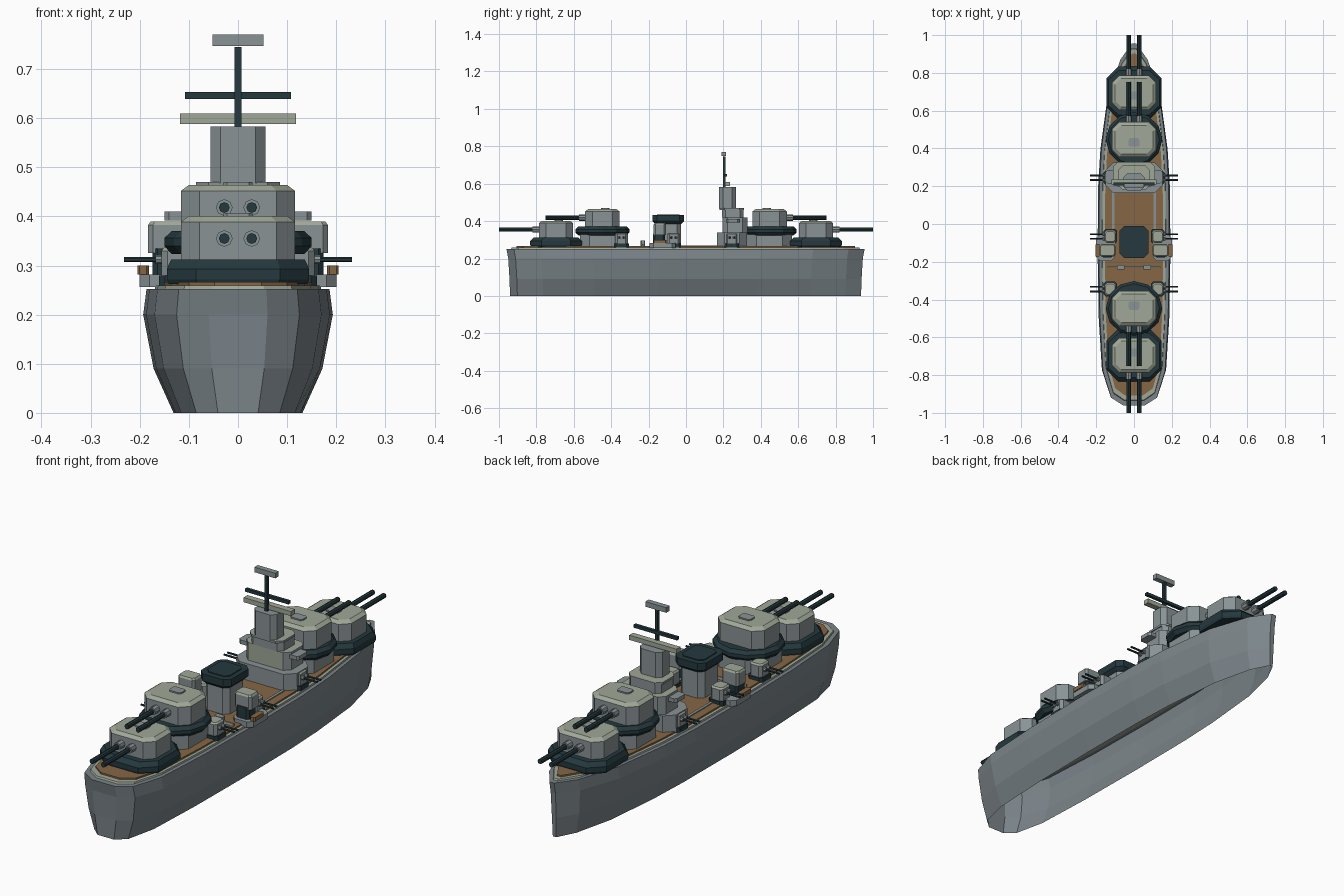
import bpy, bmesh, math
from mathutils import Vector

if "Cube" in bpy.data.objects:
    bpy.data.objects.remove(bpy.data.objects["Cube"], do_unlink=True)


def material(name, rgb):
    m = bpy.data.materials.new(name)
    m.use_nodes = True
    m.diffuse_color = (*rgb, 1)
    bsdf = m.node_tree.nodes["Principled BSDF"]
    bsdf.inputs["Base Color"].default_value = (*rgb, 1)
    bsdf.inputs["Roughness"].default_value = 0.8
    return m


HULL = material("hull grey", (0.20, 0.235, 0.255))
GREY = material("ship grey", (0.25, 0.29, 0.30))
ROOF = material("pale green grey", (0.35, 0.39, 0.31))
DARK = material("dark teal", (0.018, 0.04, 0.048))
WOOD = material("deck wood", (0.24, 0.135, 0.06))


def finish(name, bm, mats, rule=None):
    bmesh.ops.recalc_face_normals(bm, faces=bm.faces[:])
    bm.normal_update()
    if rule:
        for f in bm.faces:
            f.material_index = int(rule(f.normal))
    me = bpy.data.meshes.new(name)
    bm.to_mesh(me)
    bm.free()
    for m in mats:
        me.materials.append(m)
    ob = bpy.data.objects.new(name, me)
    bpy.context.collection.objects.link(ob)
    return ob


def loft(name, outline, levels, mats, at=(0, 0), bottom=True, rule=None):
    """Stack copies of an outline; each level is (z, x scale, y scale)."""
    bm = bmesh.new()
    rings = [[bm.verts.new((at[0] + x * sx, at[1] + y * sy, z)) for x, y in outline]
             for z, sx, sy in levels]
    n = len(outline)
    for a, b in zip(rings, rings[1:]):
        for i in range(n):
            j = (i + 1) % n
            bm.faces.new((a[i], a[j], b[j], b[i]))
    bm.faces.new(rings[-1])
    if bottom:
        bm.faces.new(rings[0][::-1])
    return finish(name, bm, mats, rule)


def chamfered(hx, hy, c):
    half = [(hx, -hy + c), (hx, hy - c), (hx - c, hy)]
    return half + [(-hx + c, hy), (-hx, hy - c), (-hx, -hy + c), (-hx + c, -hy), (hx - c, -hy)]


def ellipse(hx, hy, n=12):
    return [(hx * math.cos(math.tau * i / n), hy * math.sin(math.tau * i / n)) for i in range(n)]


def block(name, at, hx, hy, z0, z1, mats, c=0.0, rule=None):
    outline = chamfered(hx, hy, c) if c else [(hx, -hy), (hx, hy), (-hx, hy), (-hx, -hy)]
    return loft(name, outline, [(z0, 1, 1), (z1, 1, 1)], mats, at, rule=rule)


def rod(name, a, b, r, mat, sides=8):
    a, b = Vector(a), Vector(b)
    bm = bmesh.new()
    bmesh.ops.create_cone(bm, cap_ends=True, segments=sides, radius1=r, radius2=r, depth=(b - a).length)
    bm.transform((b - a).to_track_quat('Z', 'Y').to_matrix().to_4x4())
    bmesh.ops.translate(bm, vec=(a + b) / 2, verts=bm.verts[:])
    return finish(name, bm, [mat])


def upward(n):
    return n.z > 0.3


# Hull, open underneath, with trim and planked deck
side = [(0.06, -0.96), (0.125, -0.92), (0.17, -0.78), (0.187, -0.5), (0.193, -0.15), (0.19, 0.2),
        (0.178, 0.4), (0.14, 0.68), (0.075, 0.87), (0.012, 0.955)]
outline = side + [(-x, y) for x, y in reversed(side)]
loft("hull", outline, [(0, 0.68, 0.98), (0.09, 0.89, 0.983), (0.2, 1, 0.99), (0.252, 0.965, 1)],
     [HULL], bottom=False)
loft("deck_trim", outline, [(0.25, 0.88, 0.975), (0.259, 0.87, 0.97)], [ROOF])
loft("wood_deck", outline, [(0.255, 0.8, 0.945), (0.266, 0.8, 0.945)], [WOOD])


# Main turrets: two at each end, the inner one raised
def turret(label, s, y, z, raised):
    if raised:
        block(label + "_pedestal", (0, y), 0.115, 0.12, 0.262, 0.335, [GREY], 0.05)
        loft(label + "_barbette", ellipse(0.15, 0.145),
             [(z - 0.045, 0.9, 0.88), (z - 0.028, 1, 1), (z - 0.012, 1, 1), (z + 0.002, 0.9, 0.9)], [DARK], (0, y))
    else:
        loft(label + "_barbette", chamfered(0.145, 0.138, 0.06),
             [(0.262, 0.97, 0.97), (0.272, 1, 1), (0.293, 1, 1), (0.312, 0.94, 0.86)], [DARK], (0, y))
    loft(label + "_house", chamfered(0.116, 0.092, 0.038),
         [(z, 1, 1), (z + 0.084, 1, 1), (z + 0.096, 0.86, 0.82)], [GREY, ROOF], (0, y), rule=upward)
    block(label + "_hatch", (0, y - s * 0.015), 0.03, 0.022, z + 0.09, z + 0.102, [GREY], 0.008)
    for x in (-0.028, 0.028):
        gz = z + 0.05
        rod(label + "_gun_sleeve", (x, y + s * 0.085, gz), (x, y + s * 0.125, gz), 0.017, GREY)
        rod(label + "_gun", (x, y + s * 0.09, gz), (x, y + s * 0.305, gz), 0.011, DARK)


for end, s in (("aft", -1), ("fore", 1)):
    turret(end + "_low_turret", s, s * 0.695, 0.305, False)
    turret(end + "_high_turret", s, s * 0.447, 0.368, True)

# Bridge stack and tower
block("bridge_base", (0, 0.245), 0.15, 0.08, 0.262, 0.34, [GREY], 0.04)
block("bridge_middle", (0, 0.262), 0.112, 0.066, 0.34, 0.42, [GREY, ROOF], 0.025,
      rule=lambda n: n.y < -0.9 or n.z > 0.9)
block("bridge_wings", (0, 0.25), 0.15, 0.035, 0.392, 0.41, [GREY], 0.01)
block("bridge_upper", (0, 0.25), 0.08, 0.058, 0.42, 0.462, [GREY], 0.02)
block("tower_platform", (0, 0.245), 0.085, 0.065, 0.46, 0.47, [GREY, ROOF], 0.025, rule=upward)
block("tower", (0, 0.222), 0.056, 0.045, 0.468, 0.583, [GREY], 0.02)

# Mast, yard and aerials
block("mast", (0, 0.205), 0.007, 0.007, 0.58, 0.745, [DARK])
block("yard", (0, 0.212), 0.108, 0.007, 0.639, 0.653, [DARK])
block("rangefinder", (0, 0.222), 0.118, 0.014, 0.588, 0.609, [ROOF])
block("mast_aerial", (0, 0.203), 0.052, 0.012, 0.747, 0.77, [GREY])

# Funnel with flared cap
block("funnel", (0, -0.095), 0.06, 0.068, 0.262, 0.4, [GREY], 0.022)
loft("funnel_cap", chamfered(0.076, 0.085, 0.025),
     [(0.385, 0.8, 0.82), (0.4, 1, 1), (0.432, 1, 1)], [DARK], (0, -0.095))
block("funnel_opening", (0, -0.095), 0.055, 0.06, 0.428, 0.436, [DARK], 0.018)

# Equipment repeated on both sides
for side_name, s in (("left", 1), ("right", -1)):
    for place, y in (("fore", 0.245), ("middle", -0.066), ("aft", -0.345)):
        x = s * 0.125
        name = side_name + "_" + place + "_mount"
        block(name + "_base", (x, y), 0.036, 0.04, 0.255, 0.28, [DARK], 0.012)
        loft(name + "_house", chamfered(0.031, 0.034, 0.012),
             [(0.278, 1, 1), (0.33, 1, 1), (0.337, 0.8, 0.8)], [GREY, ROOF], (x, y), rule=upward)
        for dy in (-0.012, 0.012):
            rod(name + "_sleeve", (s * 0.15, y + dy, 0.312), (s * 0.168, y + dy, 0.312), 0.009, GREY)
            rod(name + "_gun", (s * 0.15, y + dy, 0.312), (s * 0.232, y + dy, 0.312), 0.005, DARK, 6)

    # Sponson, director and stowed boat beside the funnel
    block(side_name + "_sponson", (s * 0.15, -0.125), 0.05, 0.07, 0.256, 0.282, [GREY], 0.02)
    block(side_name + "_director_stand", (s * 0.142, -0.145), 0.032, 0.032, 0.28, 0.335, [DARK], 0.01)
    loft(side_name + "_director", chamfered(0.042, 0.033, 0.01),
         [(0.325, 1, 1), (0.382, 1, 1), (0.39, 0.88, 0.85)], [GREY, ROOF], (s * 0.141, -0.14), rule=upward)
    block(side_name + "_boat", (s * 0.193, -0.14), 0.012, 0.035, 0.282, 0.3, [WOOD], 0.005)
    block(side_name + "_locker", (s * 0.07, -0.23), 0.02, 0.012, 0.262, 0.295, [GREY], 0.004)

    # Long deck strakes amidships
    block(side_name + "_strake", (s * 0.11, 0.07), 0.006, 0.1, 0.264, 0.27, [GREY])

block("breakwater", (0, -0.23), 0.14, 0.004, 0.262, 0.278, [ROOF])
